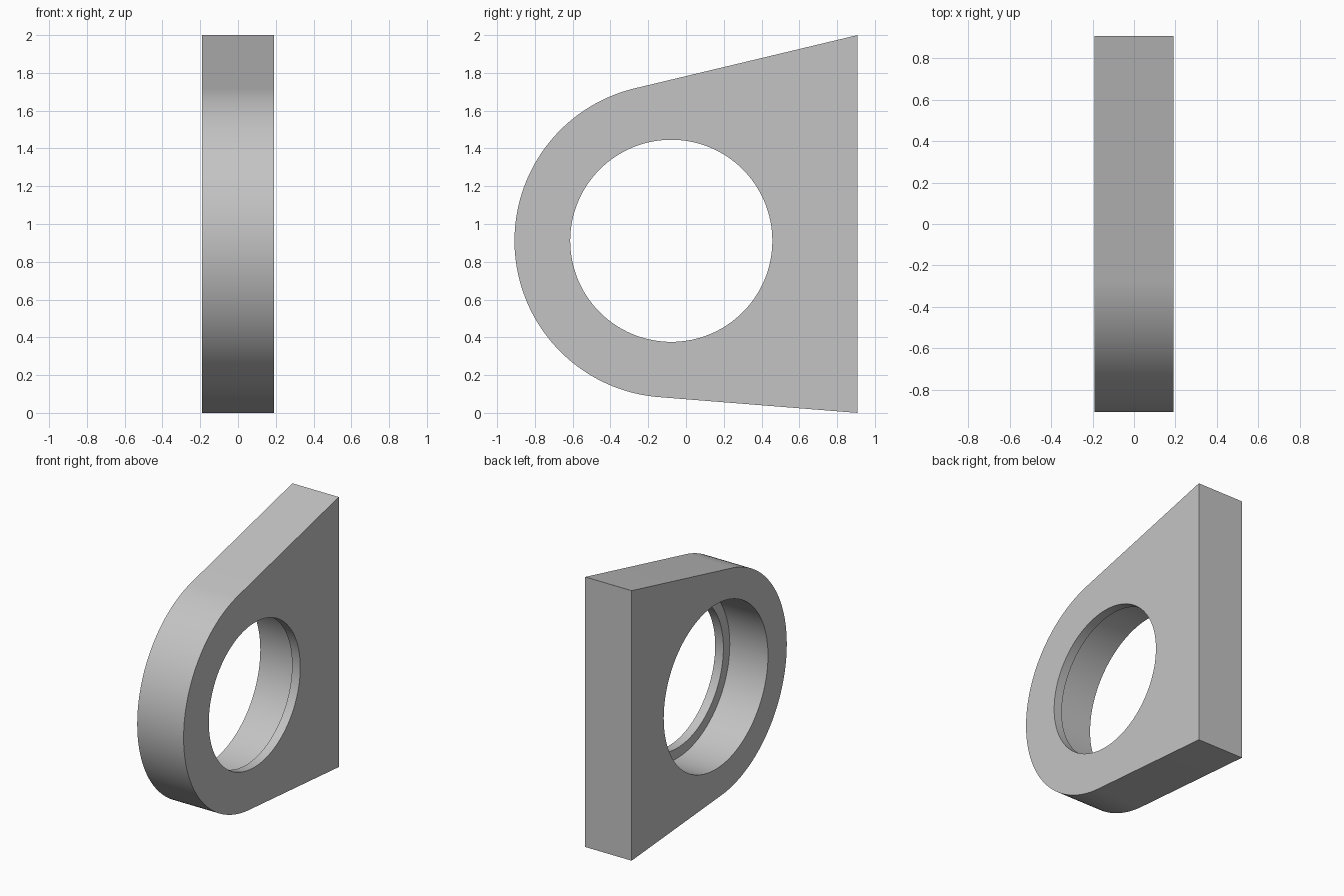
import bpy
import bmesh
from math import atan2, acos, hypot, cos, sin, pi, radians
from mathutils import Matrix

cube = bpy.data.objects.get("Cube")
if cube:
    bpy.data.objects.remove(cube, do_unlink=True)

HALF = 0.19                # half thickness along x
BACK = 0.908               # y of the flat back
TOP = 2.0
CY, CZ = -0.078, 0.911     # shared centre of the hole and the rounded front
R_OUT = 0.83
R_HOLE = 0.535
R_BORE = 0.61
LIP = 0.067                # thickness of the retaining lip on the left side
SEGMENTS = 128

grey = bpy.data.materials.new("plain grey")
grey.use_nodes = True
grey.diffuse_color = (0.55, 0.55, 0.55, 1)
grey.node_tree.nodes["Principled BSDF"].inputs["Base Color"].default_value = grey.diffuse_color


def make_object(name, bm):
    bmesh.ops.recalc_face_normals(bm, faces=bm.faces)
    mesh = bpy.data.meshes.new(name)
    bm.to_mesh(mesh)
    bm.free()
    mesh.materials.append(grey)
    obj = bpy.data.objects.new(name, mesh)
    bpy.context.collection.objects.link(obj)
    return obj


def tangent_angle(z, side):
    """Angle on the rounded front where the line from a back corner touches it."""
    dy, dz = BACK - CY, z - CZ
    return atan2(dz, dy) + side * acos(R_OUT / hypot(dy, dz))


def cylinder_x(name, radius, x0, x1):
    bm = bmesh.new()
    place = Matrix.Translation(((x0 + x1) / 2, CY, CZ)) @ Matrix.Rotation(pi / 2, 4, 'Y')
    bmesh.ops.create_cone(bm, cap_ends=True, segments=SEGMENTS, radius1=radius,
                          radius2=radius, depth=x1 - x0, matrix=place)
    return make_object(name, bm)


# Plate: rounded front with tangent sides running to the flat back
start = tangent_angle(TOP, 1)
end = tangent_angle(0, -1) + 2 * pi
outline = [(BACK, 0), (BACK, TOP)]
for i in range(SEGMENTS + 1):
    a = start + (end - start) * i / SEGMENTS
    outline.append((CY + R_OUT * cos(a), CZ + R_OUT * sin(a)))

bm = bmesh.new()
face = bm.faces.new([bm.verts.new((-HALF, y, z)) for y, z in outline])
extruded = bmesh.ops.extrude_face_region(bm, geom=[face], use_keep_orig=True)
moved = [v for v in extruded["geom"] if isinstance(v, bmesh.types.BMVert)]
bmesh.ops.translate(bm, vec=(2 * HALF, 0, 0), verts=moved)
plate = make_object("bearing_plate", bm)

# Through hole, then the wider bore that stops at the lip
cutters = [
    cylinder_x("hole_cutter", R_HOLE, -0.5, 0.5),
    cylinder_x("bore_cutter", R_BORE, -0.5, HALF - LIP),
]
bpy.context.view_layer.objects.active = plate
for cutter in cutters:
    cutter.hide_render = True
    mod = plate.modifiers.new(cutter.name, 'BOOLEAN')
    mod.operation = 'DIFFERENCE'
    mod.solver = 'EXACT'
    mod.object = cutter
    bpy.ops.object.modifier_apply(modifier=mod.name)
for cutter in cutters:
    bpy.data.objects.remove(cutter, do_unlink=True)

# Smooth curved walls, sharp rims
bpy.ops.object.select_all(action='DESELECT')
plate.select_set(True)
bpy.ops.object.shade_smooth_by_angle(angle=radians(30))
